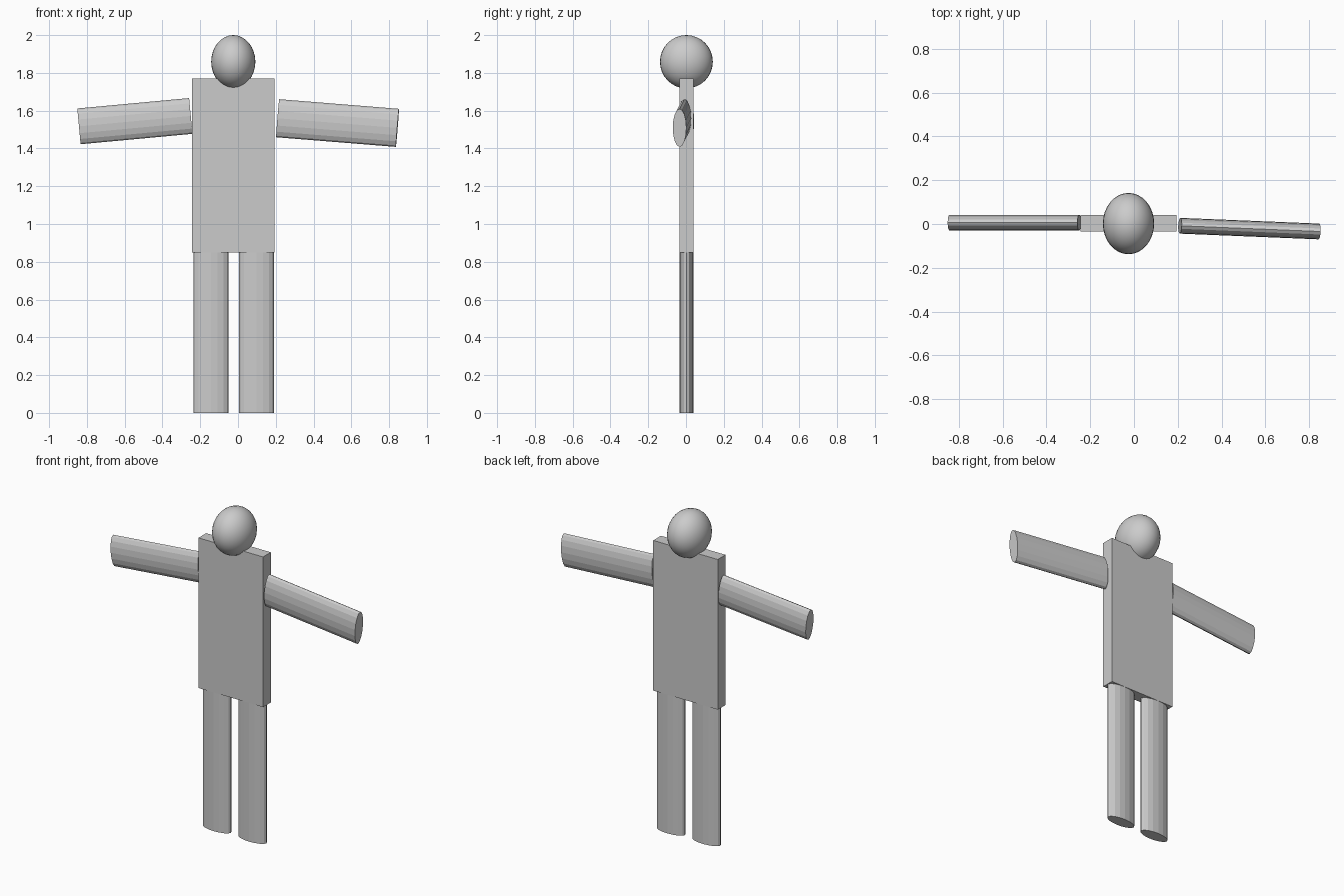
import bpy
from mathutils import Vector, Matrix

if "Cube" in bpy.data.objects:
    bpy.data.objects.remove(bpy.data.objects["Cube"])


def limb(name, start, end, half_width, half_depth, side):
    """Flattened 16-sided cylinder from start to end; depth lies along y."""
    a, b = Vector(start), Vector(end)
    axis = (b - a).normalized()
    wide = Vector(side)
    wide = (wide - axis * wide.dot(axis)).normalized()
    deep = axis.cross(wide)
    bpy.ops.mesh.primitive_cylinder_add(vertices=16, radius=1, depth=1)
    ob = bpy.context.object
    ob.name = name
    cols = (wide * half_width, deep * half_depth, axis * (b - a).length)
    m = Matrix([[c[i] for c in cols] for i in range(3)]).to_4x4()
    ob.data.transform(Matrix.Translation((a + b) / 2) @ m)
    return ob


# Torso slab
bpy.ops.mesh.primitive_cube_add(size=1, location=(-0.025, 0.003, 1.31))
torso = bpy.context.object
torso.name = "torso"
torso.scale = (0.438, 0.075, 0.92)

# Head
bpy.ops.mesh.primitive_uv_sphere_add(segments=32, ring_count=16, radius=1,
                                     location=(-0.025, 0.002, 1.859))
head = bpy.context.object
head.name = "head"
head.scale = (0.117, 0.14, 0.141)
bpy.ops.object.shade_smooth()

# Legs
for name, x in (("right_leg", -0.143), ("left_leg", 0.098)):
    limb(name, (x, 0.003, 0), (x, 0.003, 0.851), 0.093, 0.037, (1, 0, 0))

# Arms, each drooping slightly outwards
limb("right_arm", (-0.25, 0.006, 1.572), (-0.842, 0.006, 1.517),
     0.095, 0.036, (0, 0, 1))
limb("left_arm", (0.21, -0.008, 1.56), (0.844, -0.034, 1.509),
     0.101, 0.036, (0, 0, 1))
